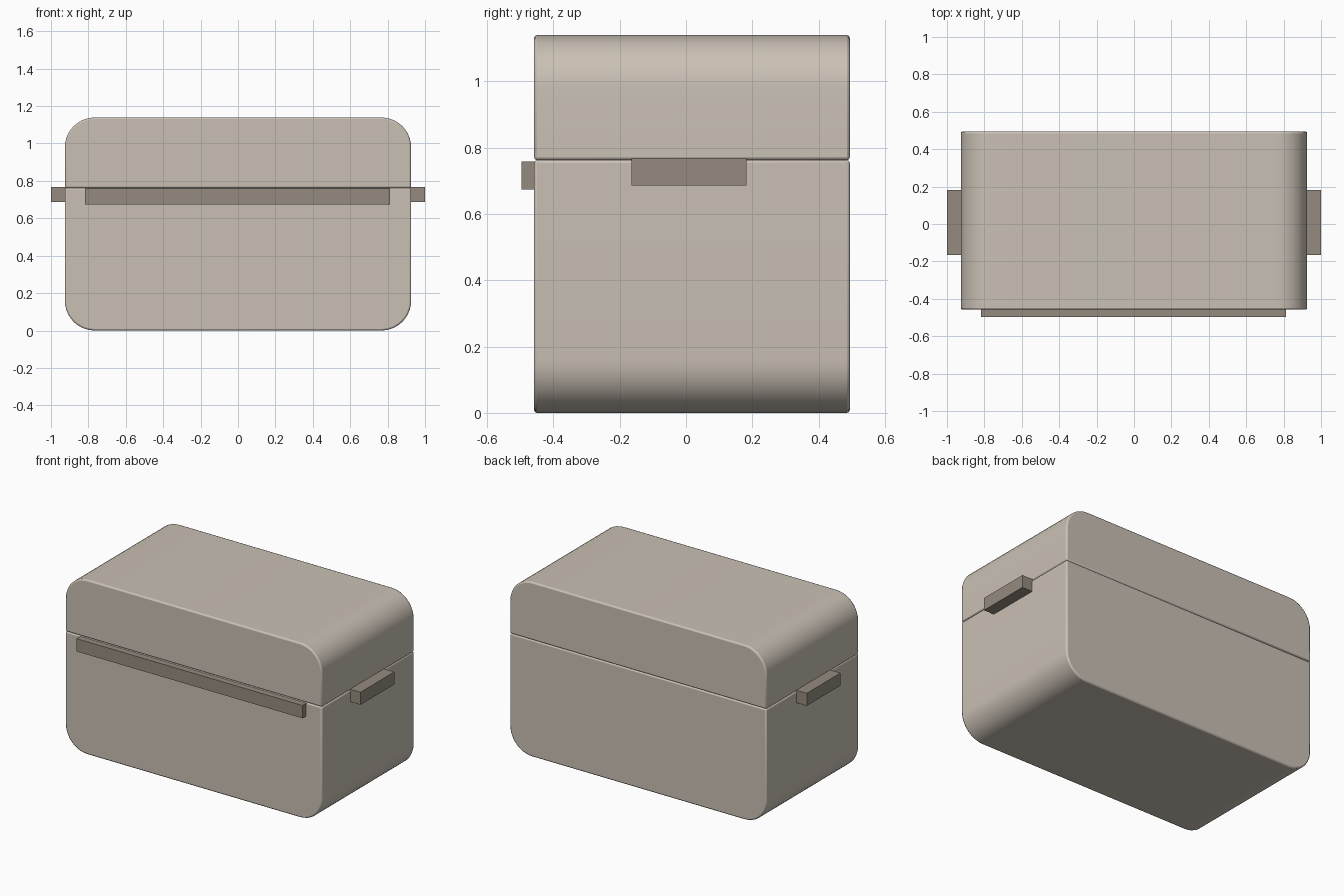
import bpy, bmesh, math

if "Cube" in bpy.data.objects:
    bpy.data.objects.remove(bpy.data.objects["Cube"])


def material(name, color):
    m = bpy.data.materials.new(name)
    m.diffuse_color = (*color, 1)
    m.use_nodes = True
    m.node_tree.nodes["Principled BSDF"].inputs["Base Color"].default_value = m.diffuse_color
    return m


shell_mat = material("warm beige", (0.59, 0.53, 0.46))
handle_mat = material("dark taupe", (0.30, 0.26, 0.21))

HALF_W, Y0, Y1 = 0.926, -0.458, 0.494
SEAM, TOP, RADIUS, STEPS = 0.762, 1.139, 0.16, 10


def finish(name, bm, mat, bevel, segments):
    bmesh.ops.recalc_face_normals(bm, faces=bm.faces)
    me = bpy.data.meshes.new(name)
    bm.to_mesh(me)
    bm.free()
    me.materials.append(mat)
    ob = bpy.data.objects.new(name, me)
    bpy.context.collection.objects.link(ob)
    if bevel:
        mod = ob.modifiers.new("soft edges", 'BEVEL')
        mod.width, mod.segments = bevel, segments
        mod.limit_method, mod.angle_limit = 'ANGLE', math.radians(50)
    bpy.ops.object.select_all(action='DESELECT')
    ob.select_set(True)
    bpy.context.view_layer.objects.active = ob
    bpy.ops.object.shade_smooth_by_angle(angle=math.radians(35))
    return ob


def half_shell(name, z_flat, z_round):
    """Extrude a box profile whose two corners at z_round are rounded."""
    s = 1 if z_round > z_flat else -1
    right = [(HALF_W, z_flat)]
    for i in range(STEPS + 1):
        a = math.pi / 2 * i / STEPS
        right.append((HALF_W - RADIUS + RADIUS * math.cos(a),
                      z_round - s * RADIUS * (1 - math.sin(a))))
    profile = right + [(-x, z) for x, z in reversed(right)]
    bm = bmesh.new()
    face = bm.faces.new([bm.verts.new((x, Y0, z)) for x, z in profile])
    ext = bmesh.ops.extrude_face_region(bm, geom=[face])
    for v in ext["geom"]:
        if isinstance(v, bmesh.types.BMVert):
            v.co.y = Y1
    return finish(name, bm, shell_mat, 0.009, 2)


def block(name, lo, hi):
    bm = bmesh.new()
    bmesh.ops.create_cube(bm, size=1)
    for v in bm.verts:
        v.co = [lo[i] if v.co[i] < 0 else hi[i] for i in range(3)]
    return finish(name, bm, handle_mat, 0, 1)


# Lower box and lid, meeting in a fine bevelled seam
half_shell("box_body", SEAM, 0.0)
half_shell("box_lid", SEAM, TOP)

# Carrying handles on both sides
for side, name in ((1, "right_handle"), (-1, "left_handle")):
    xs = sorted((side * 0.91, side * 1.0))
    block(name, (xs[0], -0.165, 0.686), (xs[1], 0.183, 0.768))

# Long opening grip under the lid at the front
block("front_grip", (-0.817, -0.496, 0.674), (0.813, -0.445, 0.758))
